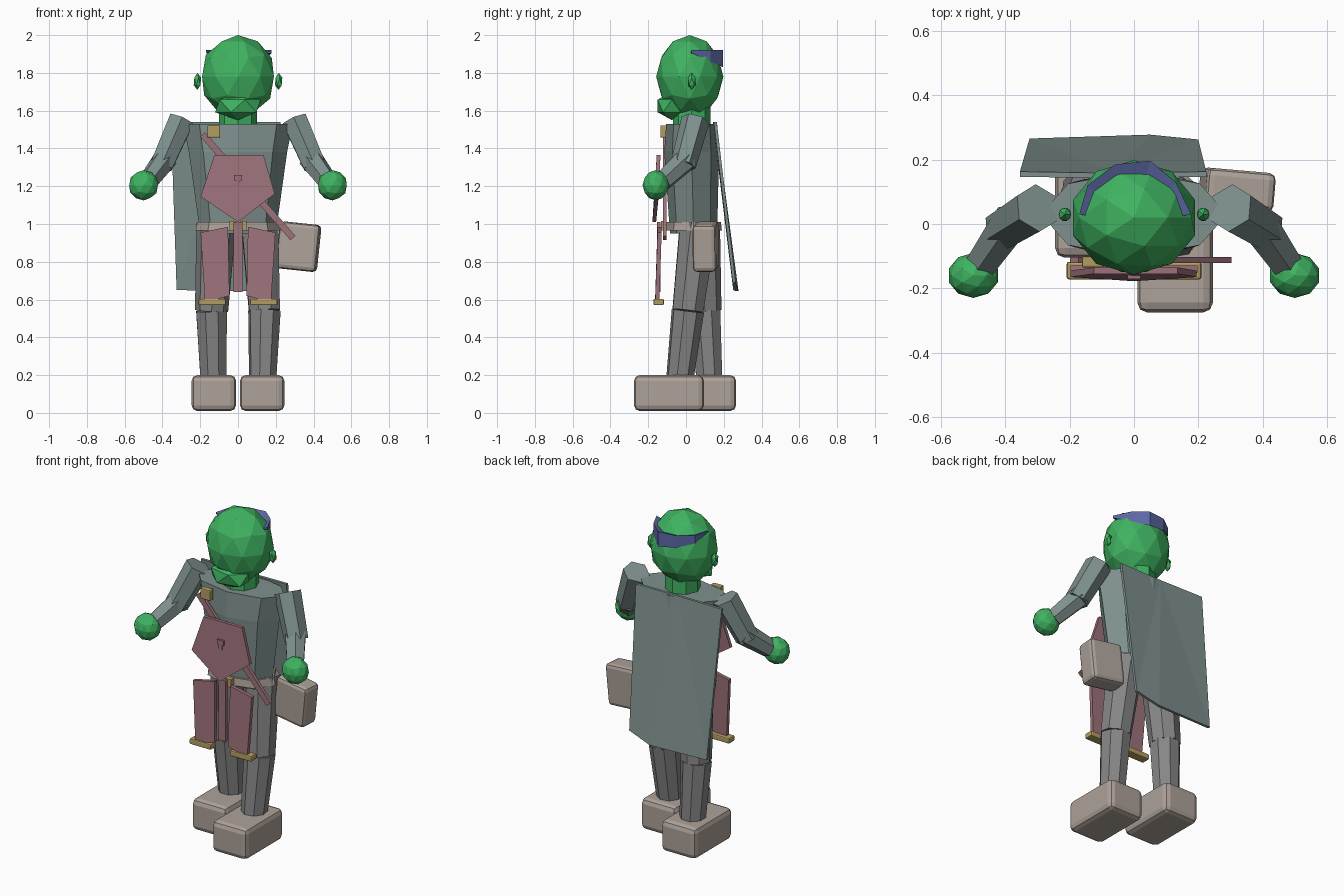
import bpy, bmesh
from math import cos, sin, pi, radians
from mathutils import Vector, Matrix, Euler

if "Cube" in bpy.data.objects:
    bpy.data.objects.remove(bpy.data.objects["Cube"])


def material(name, rgb):
    m = bpy.data.materials.new(name)
    m.diffuse_color = (*rgb, 1)
    m.use_nodes = True
    m.node_tree.nodes["Principled BSDF"].inputs["Base Color"].default_value = m.diffuse_color
    return m


SKIN = material("green_skin", (0.05, 0.45, 0.12))
BLUE = material("blue_cloth", (0.11, 0.14, 0.38))
TEAL = material("teal_cloth", (0.21, 0.28, 0.27))
GREY = material("grey_cloth", (0.24, 0.24, 0.24))
HIDE = material("pale_leather", (0.42, 0.36, 0.32))
ROSE = material("rose_leather", (0.34, 0.17, 0.20))
GOLD = material("brass", (0.45, 0.34, 0.12))


def finish(bm, name, mat):
    bmesh.ops.recalc_face_normals(bm, faces=bm.faces)
    me = bpy.data.meshes.new(name)
    bm.to_mesh(me)
    bm.free()
    me.materials.append(mat)
    ob = bpy.data.objects.new(name, me)
    bpy.context.collection.objects.link(ob)
    return ob


def ball(name, loc, radii, mat, sub=2):
    bm = bmesh.new()
    m = Matrix.Translation(loc) @ Matrix.Diagonal((*radii, 1))
    bmesh.ops.create_icosphere(bm, subdivisions=sub, radius=1, matrix=m)
    return finish(bm, name, mat)


def limb(name, a, b, r1, r2, mat, sides=6):
    a, b = Vector(a), Vector(b)
    d = b - a
    bm = bmesh.new()
    m = Matrix.Translation((a + b) / 2) @ d.to_track_quat('Z', 'Y').to_matrix().to_4x4()
    bmesh.ops.create_cone(bm, cap_ends=True, segments=sides, radius1=r1,
                          radius2=r2, depth=d.length, matrix=m)
    return finish(bm, name, mat)


def box(name, loc, size, mat, rot=(0, 0, 0), bevel=0):
    bm = bmesh.new()
    m = (Matrix.Translation(loc) @ Euler([radians(r) for r in rot]).to_matrix().to_4x4()
         @ Matrix.Diagonal((*size, 1)))
    bmesh.ops.create_cube(bm, size=1, matrix=m)
    if bevel:
        bmesh.ops.bevel(bm, geom=bm.edges[:], offset=bevel, segments=2,
                        profile=0.5, affect='EDGES')
    return finish(bm, name, mat)


def slab(name, pts, thick, mat):
    """Flat panel through 3D points, thickened along y."""
    bm = bmesh.new()
    f = bm.faces.new([bm.verts.new((x, y - thick / 2, z)) for x, y, z in pts])
    r = bmesh.ops.extrude_face_region(bm, geom=[f])
    bmesh.ops.translate(bm, vec=(0, thick, 0),
                        verts=[v for v in r['geom'] if isinstance(v, bmesh.types.BMVert)])
    bmesh.ops.triangulate(bm, faces=[g for g in bm.faces if len(g.verts) > 4])
    return finish(bm, name, mat)


def loft(name, rings, mat, sides=8):
    """Stacked oval rings given as (z, rx, ry, y centre)."""
    bm = bmesh.new()
    loops = [[bm.verts.new((rx * cos(2 * pi * i / sides), cy + ry * sin(2 * pi * i / sides), z))
              for i in range(sides)] for z, rx, ry, cy in rings]
    for lo, hi in zip(loops, loops[1:]):
        for i in range(sides):
            j = (i + 1) % sides
            bm.faces.new((lo[i], lo[j], hi[j], hi[i]))
    bm.faces.new(loops[0])
    bm.faces.new(loops[-1])
    return finish(bm, name, mat)


# Head, jaw and neck
ball("head", (0, 0.02, 1.78), (0.2, 0.178, 0.22), SKIN)
ball("jaw", (0, -0.075, 1.625), (0.135, 0.088, 0.075), SKIN, 1)
limb("neck", (0, 0.03, 1.48), (0, 0.03, 1.62), 0.1, 0.1, SKIN, 8)

# Torn headband wrapped round the back of the head
bm = bmesh.new()
path = [(-0.17, 0.03, 0.01), (-0.145, 0.12, 0.05), (-0.06, 0.185, 0.075), (0.05, 0.197, 0.09),
        (0.13, 0.13, 0.06), (0.178, 0.03, 0.015)]
rows = []
for x, y, drop in path:
    rows.append([bm.verts.new(p) for p in ((x, y, 1.92 - drop), (x, y, 1.92),
                                           (x * 0.75, y * 0.75, 1.90))])
for p, q in zip(rows, rows[1:]):
    for k in range(3):
        bm.faces.new((p[k], q[k], q[(k + 1) % 3], p[(k + 1) % 3]))
bm.faces.new(rows[0])
bm.faces.new(rows[-1])
finish(bm, "headband", BLUE)

# Torso and belt
loft("torso", [(0.95, 0.2, 0.125, 0.04), (1.38, 0.26, 0.145, 0.03), (1.53, 0.29, 0.135, 0.03)], TEAL)
loft("belt", [(0.965, 0.225, 0.15, 0.04), (1.01, 0.215, 0.145, 0.04)], HIDE)

# Arms, hands and ears on both sides
for side, s in (("left", -1), ("right", 1)):
    ball(f"{side}_ear", (s * 0.215, 0.03, 1.755), (0.022, 0.024, 0.045), SKIN, 1)
    limb(f"{side}_upper_arm", (s * 0.3, 0.05, 1.55), (s * 0.405, -0.015, 1.31), 0.076, 0.068, TEAL)
    limb(f"{side}_forearm", (s * 0.385, 0.005, 1.345), (s * 0.475, -0.125, 1.225), 0.066, 0.054, TEAL)
    ball(f"{side}_hand", (s * 0.5, -0.16, 1.205), (0.08, 0.07, 0.08), SKIN)

# Striding legs and boots
for side, hip, knee, ankle, boot_y in (
        ("left", (-0.115, 0.075, 1.0), (-0.14, 0.1, 0.54), (-0.13, 0.125, 0.16), 0.08),
        ("right", (0.115, 0.065, 1.0), (0.14, 0.01, 0.54), (0.13, -0.035, 0.16), -0.09)):
    limb(f"{side}_thigh", hip, knee, 0.105, 0.088, GREY, 8)
    limb(f"{side}_shin", knee, ankle, 0.088, 0.073, GREY, 8)
    sx = -1 if side == "left" else 1
    box(f"{side}_boot", (sx * 0.128, boot_y, 0.105), (0.235, 0.37, 0.19), HIDE, bevel=0.03)

# Off-centre cape down the back
slab("cape", [(-0.355, 0.155, 1.54), (-0.06, 0.15, 1.54), (0.225, 0.155, 1.54), (0.2, 0.255, 0.69),
              (0.05, 0.27, 0.645), (-0.325, 0.258, 0.65)], 0.016, TEAL)

# Hip pouch
box("hip_pouch", (0.32, 0.105, 0.88), (0.215, 0.125, 0.25), HIDE, rot=(0, 6, -5), bevel=0.022)

# Chest apron with small stud
slab("chest_apron", [(-0.125, -0.145, 1.365), (0.135, -0.145, 1.365), (0.195, -0.155, 1.16),
                     (0.0, -0.168, 1.01), (-0.198, -0.155, 1.145)], 0.02, ROSE)
box("apron_stud", (0, -0.164, 1.245), (0.042, 0.015, 0.03), ROSE)
box("apron_stud_stem", (0, -0.164, 1.22), (0.022, 0.014, 0.035), ROSE)

# Diagonal strap and its buckle
d = Vector((0.29, -0.095, 0.925)) - Vector((-0.185, -0.115, 1.475))
box("chest_strap", (0.052, -0.112, 1.2), (0.035, 0.02, d.length), ROSE, rot=(0, -41, 0))
box("strap_buckle", (-0.128, -0.118, 1.49), (0.068, 0.035, 0.065), GOLD, bevel=0.006)

# Hanging skirt panels with brass hems, centre strip and belt buckle
for side, s in (("left", -1), ("right", 1)):
    slab(f"{side}_skirt_panel", [(s * 0.198, -0.14, 0.955), (s * 0.053, -0.14, 0.985),
                                 (s * 0.045, -0.152, 0.62), (s * 0.175, -0.152, 0.585)], 0.022, ROSE)
    box(f"{side}_hem_bar", (s * 0.137, -0.145, 0.587), (0.145, 0.055, 0.034), GOLD, bevel=0.007)
box("centre_strip", (0, -0.145, 0.825), (0.05, 0.018, 0.37), ROSE)
box("belt_buckle", (0, -0.118, 0.99), (0.09, 0.03, 0.05), GOLD)
